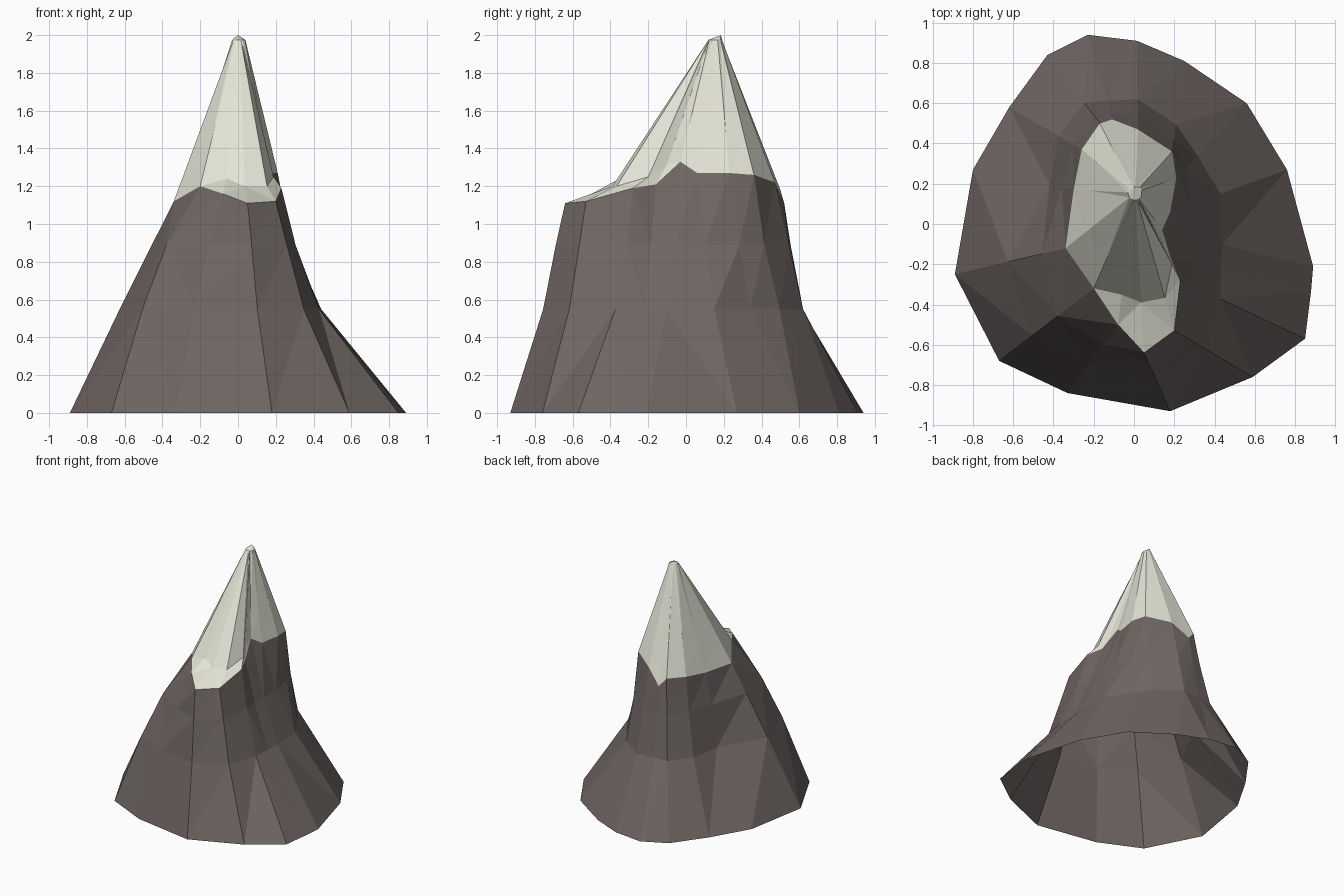
import bpy, bmesh, math
from mathutils import Vector

if "Cube" in bpy.data.objects:
    bpy.data.objects.remove(bpy.data.objects["Cube"])


def material(name, rgb):
    m = bpy.data.materials.new(name)
    m.diffuse_color = (*rgb, 1)
    m.use_nodes = True
    m.node_tree.nodes["Principled BSDF"].inputs["Base Color"].default_value = m.diffuse_color
    return m


rock_mat = material("brown_rock", (0.158, 0.132, 0.124))
snow_mat = material("pale_snow", (0.77, 0.78, 0.67))

# Ground outline, counter-clockwise from the right
base_xy = [(.89, -.21), (.76, .27), (.56, .60), (.25, .81), (.015, .91), (-.23, .94),
           (-.43, .84), (-.62, .58), (-.80, .27), (-.89, -.25), (-.67, -.68), (-.33, -.84),
           (.18, -.93), (.59, -.76), (.85, -.57), (.88, -.33)]
# Ragged snow line, one point per outline point
snow_xyz = [(.14, -.03, 1.33), (.18, .06, 1.27), (.21, .23, 1.27), (.19, .36, 1.26),
            (.02, .47, 1.22), (-.11, .52, 1.11), (-.17, .50, 1.18), (-.26, .37, 1.17),
            (-.30, .17, 1.14), (-.34, -.12, 1.12), (-.20, -.32, 1.20), (-.08, -.50, 1.16),
            (.05, -.64, 1.11), (.20, -.53, 1.12), (.23, -.28, 1.19), (.18, -.16, 1.21)]
# How far each slope has moved in from ground to snow line, at two heights
low_in = [.60, .57, .70, .70, .66, .78, .70, .68, .76, .48, .35, .42, .60, .62, .68, .64]
high_in = [.80, .82, .86, .88, .83, .92, .88, .88, .88, .79, .62, .71, .83, .85, .88, .85]
# Front snow shelf: sector -> (inward fraction, height)
shelf = {11: (.24, 1.24), 12: (.33, 1.20), 13: (.25, 1.20), 14: (.20, 1.25), 15: (.20, 1.31)}

N = len(base_xy)
base = [Vector((x, y, 0)) for x, y in base_xy]
snow_line = [Vector(p) for p in snow_xyz]


def slope_ring(fractions, height):
    ring = []
    for a, b, t in zip(base, snow_line, fractions):
        p = a.lerp(b, t)
        p.z = height
        ring.append(p)
    return ring


# Small blunt summit, slightly higher at the back
peak = Vector((.005, .155, 1.975))
summit = []
for p in snow_line:
    d = (p - peak).to_2d().normalized() * .036
    summit.append(peak + Vector((d.x, d.y, 0)))

# Ring above the snow line, pulled in over the front shelf
inner = []
for i, (a, b) in enumerate(zip(snow_line, summit)):
    t, z = shelf.get(i, (.3, None))
    p = a.lerp(b, t)
    if z is not None:
        p.z = z
    inner.append(p)


def loft(name, rings, mat, tip=None):
    bm = bmesh.new()
    loops = [[bm.verts.new(p) for p in ring] for ring in rings]
    for lower, upper in zip(loops, loops[1:]):
        for i in range(N):
            j = (i + 1) % N
            bm.faces.new((lower[i], lower[j], upper[j], upper[i]))
    if tip:
        top = bm.verts.new(tip)
        for i in range(N):
            bm.faces.new((loops[-1][i], loops[-1][(i + 1) % N], top))
    bmesh.ops.triangulate(bm, faces=bm.faces[:])
    mesh = bpy.data.meshes.new(name)
    bm.to_mesh(mesh)
    bm.free()
    mesh.materials.append(mat)
    obj = bpy.data.objects.new(name, mesh)
    bpy.context.collection.objects.link(obj)
    return obj


# Rocky slopes, open underneath
loft("rock_slopes", [base, slope_ring(low_in, .55), slope_ring(high_in, .89), snow_line], rock_mat)
# Snow cap
loft("snow_cap", [snow_line, inner, summit], snow_mat, tip=(0, .185, 2.0))
